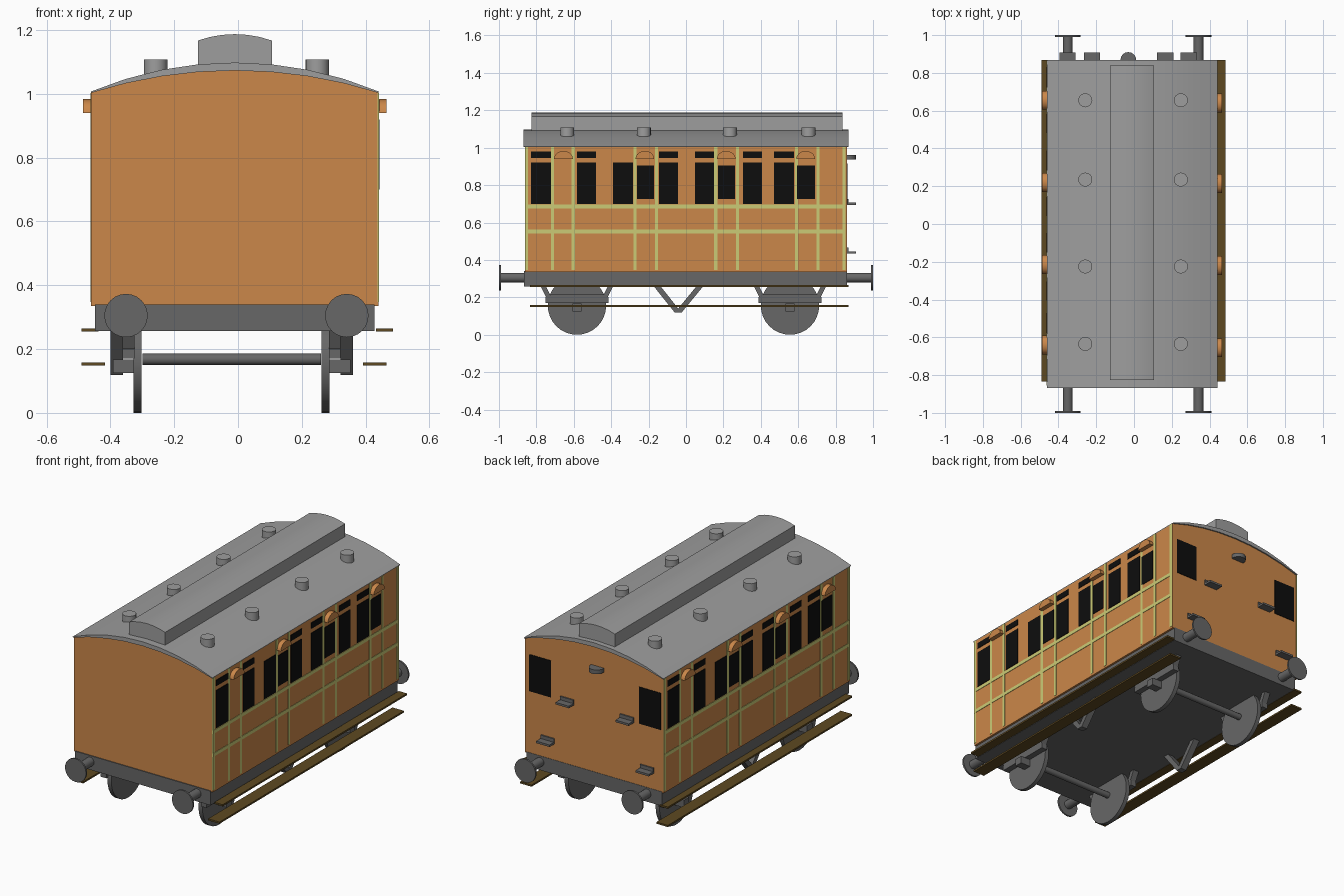
import bpy, bmesh, math
from mathutils import Matrix

if "Cube" in bpy.data.objects:
    bpy.data.objects.remove(bpy.data.objects["Cube"])

CX = -0.01    # centre line of the bodywork
UX = -0.02    # centre line of the running gear


def mat(name, *rgb):
    m = bpy.data.materials.new(name)
    m.diffuse_color = (*rgb, 1)
    m.use_nodes = True
    m.node_tree.nodes["Principled BSDF"].inputs["Base Color"].default_value = m.diffuse_color
    return m


ORANGE = mat("orange_paint", 0.60, 0.245, 0.068)
ROOF = mat("roof_grey", 0.34, 0.34, 0.34)
IRON = mat("iron_grey", 0.135, 0.135, 0.135)
YELLOW = mat("yellow_lining", 0.60, 0.60, 0.18)
GLASS = mat("black_glass", 0.004, 0.004, 0.004)
WOOD = mat("brown_wood", 0.11, 0.066, 0.015)


def finish(name, bm, m, smooth=False):
    bmesh.ops.recalc_face_normals(bm, faces=bm.faces)
    me = bpy.data.meshes.new(name)
    bm.to_mesh(me)
    bm.free()
    me.materials.append(m)
    ob = bpy.data.objects.new(name, me)
    bpy.context.collection.objects.link(ob)
    if smooth:
        bpy.ops.object.select_all(action='DESELECT')
        ob.select_set(True)
        bpy.context.view_layer.objects.active = ob
        bpy.ops.object.shade_smooth_by_angle(angle=math.radians(35))
    return ob


def add_box(bm, x, y, z):
    """Box from three (low, high) ranges, in any order."""
    r = bmesh.ops.create_cube(bm, size=1)
    for v in r["verts"]:
        v.co = [(a + b) / 2 + c * abs(b - a) for (a, b), c in zip((x, y, z), v.co)]


def box(name, x, y, z, m):
    bm = bmesh.new()
    add_box(bm, x, y, z)
    return finish(name, bm, m)


def prism(name, pts, lo, hi, axis, m, smooth=False):
    """Extrude a profile: (x, z) along Y, or (y, z) along X."""
    bm = bmesh.new()
    place = (lambda p, t: (p[0], t, p[1])) if axis == 'Y' else (lambda p, t: (t, p[0], p[1]))
    a = [bm.verts.new(place(p, lo)) for p in pts]
    b = [bm.verts.new(place(p, hi)) for p in pts]
    bm.faces.new(a)
    bm.faces.new(b)
    for i in range(len(pts)):
        j = (i + 1) % len(pts)
        bm.faces.new((a[i], a[j], b[j], b[i]))
    return finish(name, bm, m, smooth)


def cyl(name, c, r, length, axis, m, seg=24):
    bm = bmesh.new()
    rot = {'X': Matrix.Rotation(math.pi / 2, 4, 'Y'),
           'Y': Matrix.Rotation(math.pi / 2, 4, 'X'), 'Z': Matrix()}[axis]
    bmesh.ops.create_cone(bm, cap_ends=True, segments=seg, radius1=r, radius2=r,
                          depth=length, matrix=Matrix.Translation(c) @ rot)
    return finish(name, bm, m, True)


def arch(half, base, rise, n=8):
    """Circular arc points from left to right about the centre line."""
    rad = (half * half + rise * rise) / (2 * rise)
    t = math.asin(half / rad)
    return [(CX + rad * math.sin(a), base + rise - rad + rad * math.cos(a))
            for a in (-t + 2 * t * i / n for i in range(n + 1))]


# Body, curved roof and raised centre roof
inner = arch(0.45, 1.003, 0.070)
prism("body", [(CX - .45, .335)] + inner + [(CX + .45, .335)], -.86, .86, 'Y', ORANGE)
prism("roof", arch(0.4515, 1.007, 0.091) + inner[::-1], -.868, .868, 'Y', ROOF, True)
prism("raised_roof", [(CX - .116, 1.06)] + arch(.116, 1.167, .02, 6) + [(CX + .116, 1.06)],
      -.825, .838, 'Y', ROOF, True)

# Roof ventilators
for y in (-.635, -.225, .235, .655):
    for s in (-1, 1):
        cyl("roof_vent", (CX + .005 + s * .253, y, 1.078), .037, .06, 'Z', ROOF, 16)

# Side details, the second side being the first turned half round
TALL = ((-.83, -.722), (-.583, -.481), (-.39, -.283), (-.144, -.043),
        (.048, .15), (.305, .406), (.47, .577))
DOOR = ((-.262, -.171), (.171, .262), (.593, .69))
LINES = (-.853, -.714, -.603, -.273, -.158, .16, .275, .591, .706, .845)
for s in (-1, 1):
    side = CX + s * .45
    glass, lining = bmesh.new(), bmesh.new()

    def plate(bm, y, z, t):
        add_box(bm, (side - s * .003, side + s * t), (s * y[0], s * y[1]), z)

    for i, y in enumerate(TALL):
        plate(glass, y, (.70, .92), .003)
        if i != 2:
            plate(glass, y, (.945, .98), .003)
    for y in DOOR:
        plate(glass, y, (.725, .905), .003)
    for y in LINES:
        plate(lining, (y - .009, y + .009), (.347, 1.003), .002)
    for z in (.552, .686):
        plate(lining, (-.86, .852), (z - .01, z + .01), .0025)
    finish("side_windows", glass, GLASS)
    finish("side_lining", lining, YELLOW)
    # Half-round hoods over the doors
    for y in (-.655, -.22, .215, .64):
        pts = [(s * y + .05 * math.cos(math.pi * k / 10),
                .94 + .043 * math.sin(math.pi * k / 10)) for k in range(11)]
        prism("door_hood", pts, side - s * .005, side + s * .026, 'X', ORANGE, True)

# Back end windows, steps and lamp bracket
for x in ((.27, .41), (-.44, -.30)):
    box("end_window", x, (.857, .863), (.70, .915), GLASS)
for x, z in ((.29, .44), (.165, .70), (-.222, .70), (-.352, .44)):
    box("end_step", (x - .043, x + .043), (.855, .908), (z - .006, z + .006), IRON)
    box("step_back", (x - .043, x + .043), (.855, .868), (z - .006, z + .026), IRON)
cyl("lamp_bracket", (-.03, .868, .95), .042, .024, 'Z', IRON, 16)

# Underframe
box("chassis", (CX - .438, CX + .438), (-.865, .862), (.257, .34), IRON)

# Buffers
for e in (-1, 1):
    for s in (-1, 1):
        x = CX + .005 + s * .346
        cyl("buffer_shaft", (x, e * .92, .305), .026, .14, 'Y', IRON, 16)
        cyl("buffer_head", (x, e * .995, .305), .068, .01, 'Y', IRON, 24)

# Footboards
for s in (-1, 1):
    c = -.0025
    box("upper_footboard", (c + s * .435, c + s * .488), (-.835, .868), (.255, .265), WOOD)
    c = -.0125
    box("lower_footboard", (c + s * .404, c + s * .4775), (-.835, .868), (.148, .158), WOOD)


def strut(name, a, b, w, x, m=IRON):
    """Flat bar between two (y, z) points, cut level at both ends."""
    prism(name, [(a[0] - w, a[1]), (a[0] + w, a[1]), (b[0] + w, b[1]), (b[0] - w, b[1])],
          x[0], x[1], 'X', m)


# Wheels, axles, axle boxes and springs
for y in (-.583, .556):
    cyl("axle", (UX, y, .168), .018, .56, 'X', IRON, 12)
    for s in (-1, 1):
        cyl("wheel", (UX + s * .2945, y, .156), .156, .025, 'X', IRON, 32)
        gear = sorted((UX + s * .305, UX + s * .342))
        box("axle_box", sorted((UX + s * .305, UX + s * .372)),
            (y - .024, y + .024), (.125, .168), IRON)
        prism("spring", [(y - .168, .17), (y + .168, .17), (y + .168, .20),
                         (y + .14, .215), (y - .14, .215), (y - .168, .20)],
              gear[0], gear[1], 'X', IRON)
        for e in (-1, 1):
            strut("spring_hanger", (y + e * .15, .20), (y + e * .18, .26), .014, gear)

# V-shaped truss under the middle
for s in (-1, 1):
    x = sorted((UX + s * .341, UX + s * .38))
    for top in (-.155, .075):
        strut("truss_bar", (-.042, .118), (top, .26), .018, x)
